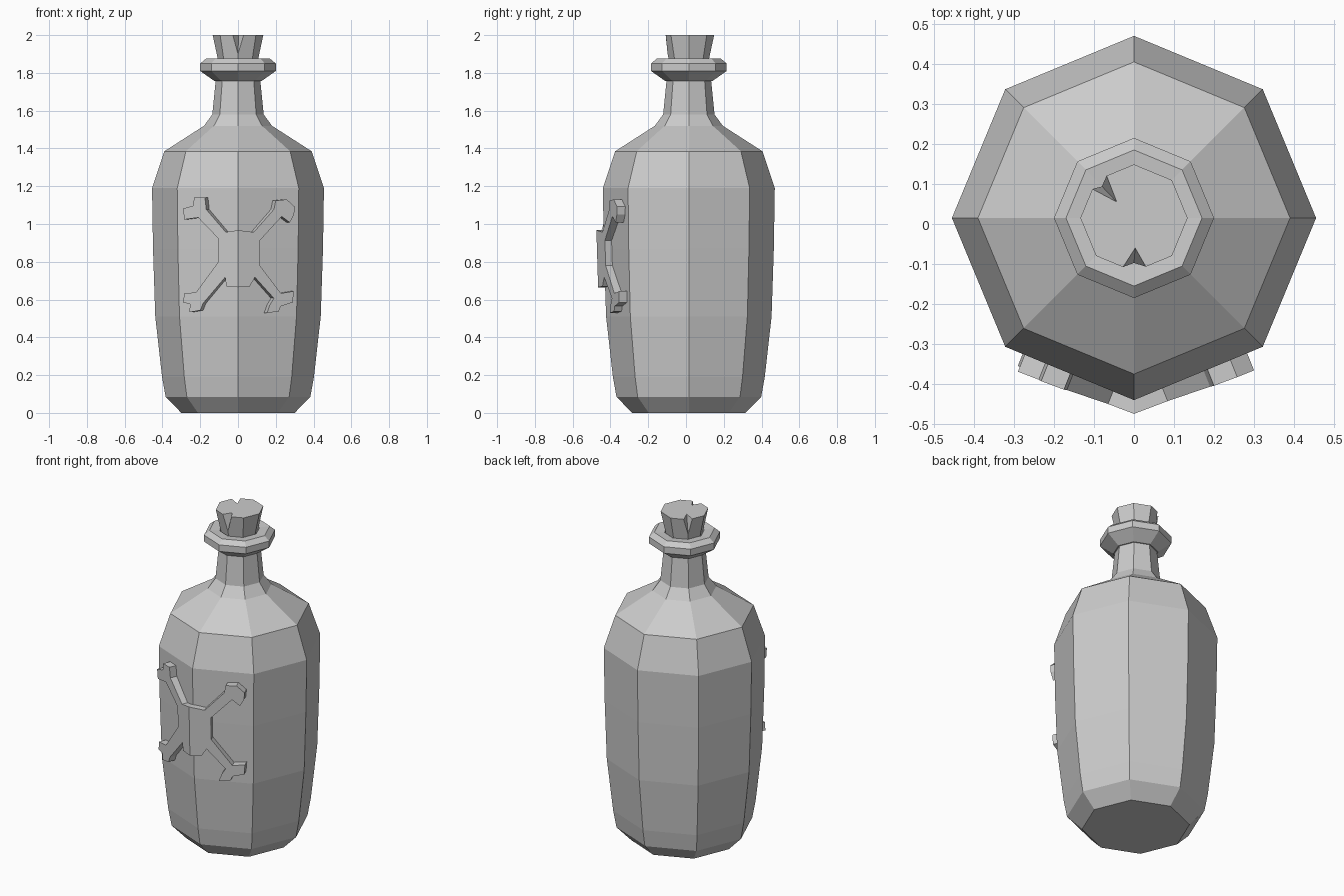
import bpy, bmesh
from math import cos, sin, pi
from mathutils import Vector

if "Cube" in bpy.data.objects:
    bpy.data.objects.remove(bpy.data.objects["Cube"])

CY = 0.015          # bottle axis sits slightly behind the origin
SIDES = 8


def finish(name, bm):
    bmesh.ops.recalc_face_normals(bm, faces=bm.faces)
    me = bpy.data.meshes.new(name)
    bm.to_mesh(me)
    bm.free()
    ob = bpy.data.objects.new(name, me)
    bpy.context.collection.objects.link(ob)
    return ob


def lathe(name, profile):
    """Eight-sided closed turning of (radius, z) points."""
    bm = bmesh.new()
    rings = [[bm.verts.new((r * cos(2 * pi * i / SIDES), CY + r * sin(2 * pi * i / SIDES), z))
              for i in range(SIDES)] for r, z in profile]
    for a, b in zip(rings, rings[1:]):
        for i in range(SIDES):
            j = (i + 1) % SIDES
            bm.faces.new((a[i], a[j], b[j], b[i]))
    bm.faces.new(rings[0])
    bm.faces.new(rings[-1])
    return finish(name, bm)


# Bottle: body, shoulder, neck
lathe("bottle", [(0.30, 0), (0.383, 0.085), (0.402, 0.19), (0.438, 0.51),
                 (0.45, 0.87), (0.455, 1.19), (0.39, 1.385), (0.18, 1.52),
                 (0.136, 1.58), (0.117, 1.77)])

# Lip ring around the mouth
lathe("lip", [(0.125, 1.757), (0.20, 1.81), (0.20, 1.85), (0.17, 1.875),
              (0.112, 1.87), (0.10, 1.845)])

# Cork with two chipped notches
cork = lathe("cork", [(0.10, 1.83), (0.106, 1.87), (0.134, 2.0)])


def notch(name, inner, left, right, tip):
    inner, left, right, tip = map(Vector, (inner, left, right, tip))
    out = (left + right) / 2 - inner
    pts = [inner, inner + out * 2 + Vector((0, 0, 0.1))]
    pts += [inner + (p - inner) * 2 for p in (left, right, tip)]
    bm = bmesh.new()
    for p in pts:
        bm.verts.new(p)
    bmesh.ops.convex_hull(bm, input=bm.verts)
    cutter = finish(name, bm)
    cutter.hide_render = True
    cutter.hide_set(True)
    mod = cork.modifiers.new(name, 'BOOLEAN')
    mod.operation = 'DIFFERENCE'
    mod.solver = 'EXACT'
    mod.object = cutter


notch("front_notch_cutter", (0.003, -0.06, 2), (-0.027, -0.107, 2),
      (0.03, -0.107, 2), (0, -0.097, 1.9))
notch("back_notch_cutter", (-0.043, 0.055, 2), (-0.105, 0.088, 2),
      (-0.069, 0.122, 2), (-0.08, 0.094, 1.9))

# Raised crossed-bones emblem, folded over the front edge (x, z outline)
outline = [(-0.065, 0.957), (-0.168, 1.077), (-0.175, 1.14), (-0.232, 1.14), (-0.238, 1.097),
           (-0.29, 1.082), (-0.285, 1.024), (-0.211, 1.034), (-0.106, 0.925), (-0.106, 0.797),
           (-0.222, 0.638), (-0.285, 0.633), (-0.29, 0.585), (-0.253, 0.575), (-0.258, 0.533),
           (-0.20, 0.543), (-0.185, 0.58), (-0.068, 0.718), (-0.062, 0.67), (0, 0.665),
           (0.062, 0.67), (0.09, 0.718), (0.19, 0.607), (0.168, 0.57), (0.153, 0.528),
           (0.216, 0.538), (0.227, 0.565), (0.29, 0.585), (0.295, 0.644), (0.227, 0.633),
           (0.116, 0.78), (0.116, 0.913), (0.232, 1.04), (0.274, 1.008), (0.297, 1.05),
           (0.3, 1.092), (0.258, 1.13), (0.20, 1.124), (0.19, 1.077), (0.084, 0.957),
           (0, 0.967)]
bm = bmesh.new()
bm.faces.new([bm.verts.new((x, 0, z)) for x, z in outline])
bmesh.ops.bisect_plane(bm, geom=bm.verts[:] + bm.edges[:] + bm.faces[:],
                       plane_co=(0, 0, 0), plane_no=(1, 0, 0), dist=1e-5)
for v in bm.verts:
    v.co.y = -0.47 + 0.375 * abs(v.co.x) - 0.03 * (v.co.z - 0.82)
ext = bmesh.ops.extrude_face_region(bm, geom=bm.faces[:], use_keep_orig=True)
for v in (g for g in ext["geom"] if isinstance(g, bmesh.types.BMVert)):
    side = 0 if abs(v.co.x) < 1e-4 else (1 if v.co.x > 0 else -1)
    v.co += Vector((-0.024 * side, 0.06, 0))
finish("crossed_bones_emblem", bm)
